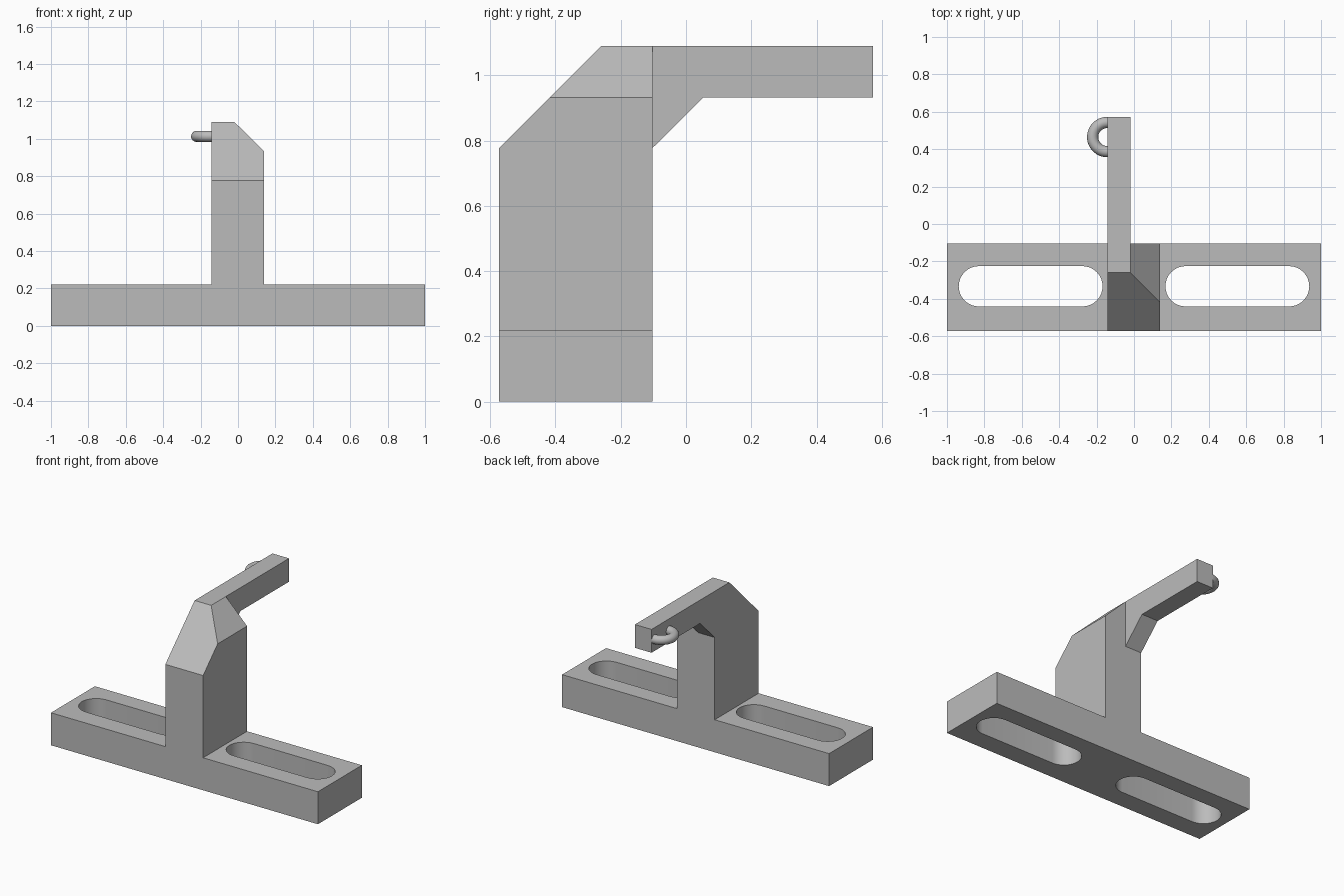
import bpy, bmesh, math
from mathutils import Vector

if "Cube" in bpy.data.objects:
    bpy.data.objects.remove(bpy.data.objects["Cube"])

FRONT, BACK = -0.573, -0.103      # depth of base and post
LEFT, ARM_RIGHT, RIGHT = -0.143, -0.019, 0.14
TOP, BASE_TOP = 1.09, 0.22

grey = bpy.data.materials.new("light grey")
grey.diffuse_color = (0.50, 0.50, 0.50, 1)
grey.use_nodes = True
grey.node_tree.nodes["Principled BSDF"].inputs["Base Color"].default_value = grey.diffuse_color


def prism(name, points, direction):
    """Extrude a closed outline along a vector."""
    bm = bmesh.new()
    face = bm.faces.new([bm.verts.new(p) for p in points])
    ext = bmesh.ops.extrude_face_region(bm, geom=[face], use_keep_orig=True)
    verts = [g for g in ext["geom"] if isinstance(g, bmesh.types.BMVert)]
    bmesh.ops.translate(bm, verts=verts, vec=direction)
    bmesh.ops.recalc_face_normals(bm, faces=bm.faces)
    mesh = bpy.data.meshes.new(name)
    bm.to_mesh(mesh)
    bm.free()
    mesh.materials.append(grey)
    obj = bpy.data.objects.new(name, mesh)
    bpy.context.collection.objects.link(obj)
    return obj


def combine(target, other, operation):
    """Apply a boolean and discard the helper."""
    mod = target.modifiers.new(operation, 'BOOLEAN')
    mod.object, mod.operation, mod.solver = other, operation, 'EXACT'
    bpy.context.view_layer.objects.active = target
    bpy.ops.object.modifier_apply(modifier=mod.name)
    bpy.data.objects.remove(other)


# Base and post: one T outline with the right shoulder cut off
outline = [(-1, 0), (1, 0), (1, BASE_TOP), (RIGHT, BASE_TOP), (RIGHT, 0.932),
           (ARM_RIGHT, TOP), (LEFT, TOP), (LEFT, BASE_TOP), (-1, BASE_TOP)]
bracket = prism("bracket", [(x, FRONT, z) for x, z in outline], (0, BACK - FRONT, 0))

# Sloped front of the post
bm = bmesh.new()
bm.from_mesh(bracket.data)
cut = bmesh.ops.bisect_plane(bm, geom=bm.verts[:] + bm.edges[:] + bm.faces[:],
                             plane_co=(0, FRONT, 0.777), plane_no=Vector((0, -1, 1)),
                             clear_outer=True)
edges = [g for g in cut["geom_cut"] if isinstance(g, bmesh.types.BMEdge)]
bmesh.ops.holes_fill(bm, edges=edges)
bmesh.ops.recalc_face_normals(bm, faces=bm.faces)
bm.to_mesh(bracket.data)
bm.free()

# Arm with a sloped gusset underneath
side = [(-0.2, TOP), (0.573, TOP), (0.573, 0.932), (0.053, 0.932),
        (BACK, 0.777), (-0.2, 0.777)]
arm = prism("arm", [(LEFT, y, z) for y, z in side], (ARM_RIGHT - LEFT, 0, 0))
combine(bracket, arm, 'UNION')

# Rounded mounting slots, one on each side
R, SLOT_Y = 0.108, -0.333
for sign in (-1, 1):
    pts = []
    for centre, start in ((0.829, -90), (0.276, 90)):
        for i in range(17):
            a = math.radians(start + i * 180 / 16)
            pts.append((sign * (centre + R * math.cos(a)), SLOT_Y + R * math.sin(a), -0.1))
    cutter = prism("slot_cutter", pts, (0, 0, 0.45))
    cutter.hide_render = True
    combine(bracket, cutter, 'DIFFERENCE')

# Half-ring hook on the left of the arm tip
curve = bpy.data.curves.new("hook_ring", 'CURVE')
curve.dimensions = '3D'
curve.bevel_depth, curve.bevel_resolution = 0.03, 6
curve.use_fill_caps = True
spline = curve.splines.new('POLY')
path = [(LEFT - 0.078 * math.sin(math.pi * i / 24),
         0.465 + 0.078 * math.cos(math.pi * i / 24)) for i in range(25)]
path = [(LEFT + 0.02, path[0][1])] + path + [(LEFT + 0.02, path[-1][1])]
spline.points.add(len(path) - 1)
for point, (x, y) in zip(spline.points, path):
    point.co = (x, y, 1.013, 1)
curve.materials.append(grey)
ring = bpy.data.objects.new("hook_ring", curve)
bpy.context.collection.objects.link(ring)

# Smooth round surfaces, keep hard edges
bpy.ops.object.select_all(action='DESELECT')
for obj in (bracket, ring):
    obj.select_set(True)
bpy.context.view_layer.objects.active = ring
bpy.ops.object.convert(target='MESH')
bpy.ops.object.shade_smooth_by_angle(angle=math.radians(30))
